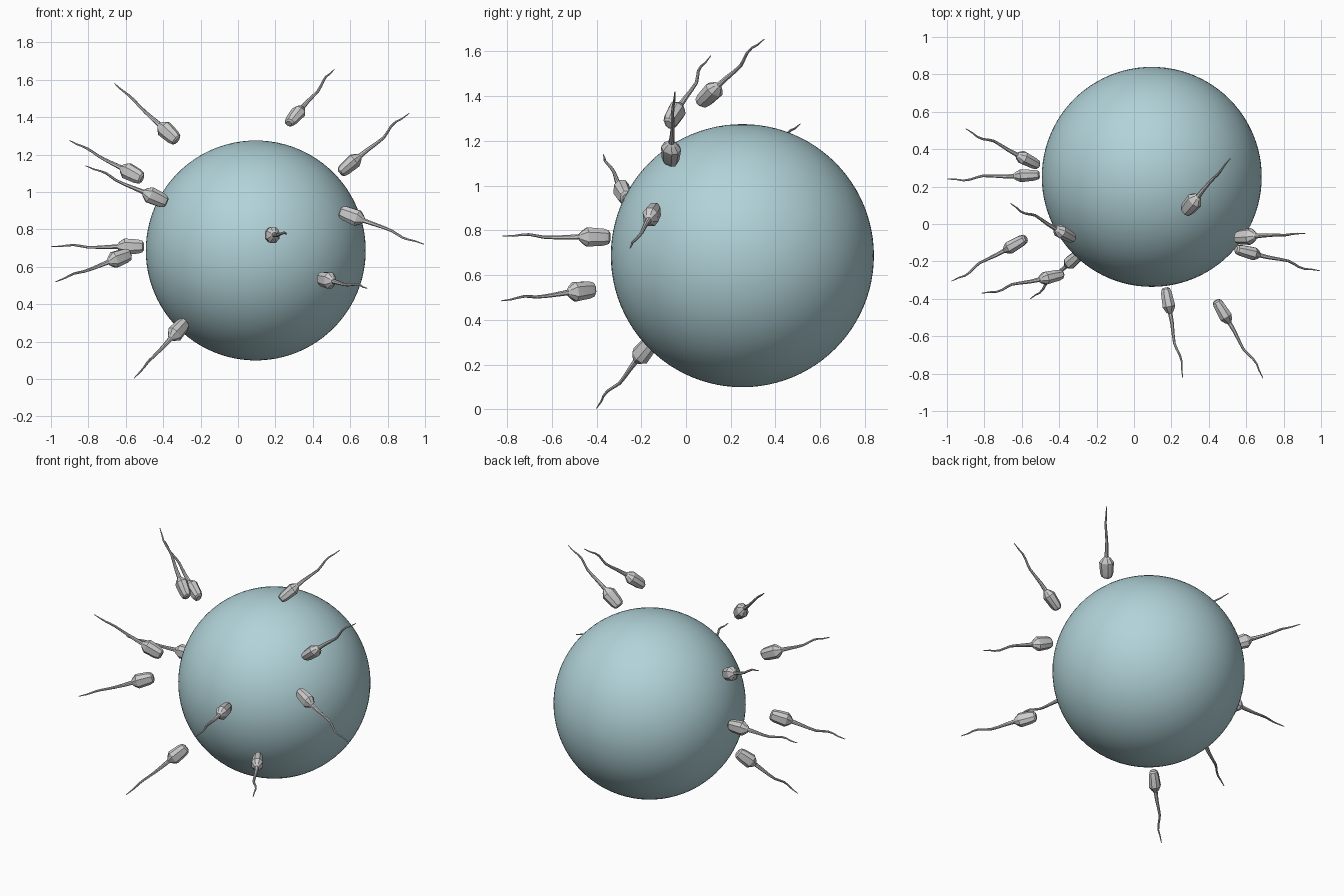
import bpy, bmesh, math
from mathutils import Vector, Matrix

if "Cube" in bpy.data.objects:
    bpy.data.objects.remove(bpy.data.objects["Cube"])

def material(name, col):
    m = bpy.data.materials.new(name)
    m.diffuse_color = (*col, 1)
    m.use_nodes = True
    m.node_tree.nodes["Principled BSDF"].inputs["Base Color"].default_value = m.diffuse_color
    return m

egg_blue = material("pale_blue", (0.44, 0.65, 0.69))
cell_grey = material("light_grey", (0.60, 0.60, 0.60))

# Large egg cell
bpy.ops.mesh.primitive_uv_sphere_add(segments=96, ring_count=48, radius=0.588,
                                     location=(0.095, 0.252, 0.687))
egg = bpy.context.object
egg.name = "egg_cell"
egg.data.materials.append(egg_blue)
bpy.ops.object.shade_smooth()

# Sections along the swimmer: (fraction of tail or distance, half width, half thickness)
HEAD = [(-0.066, 0.020, 0.014), (-0.058, 0.031, 0.023), (-0.035, 0.038, 0.029),
        (0.038, 0.043, 0.034), (0.062, 0.026, 0.022), (0.075, 0.012, 0.012)]
# Tail: fraction, radius, sideways wave, upward wave
TAIL = [(0.15, 0.010, 0.001, -0.002), (0.32, 0.008, 0.006, -0.004),
        (0.46, 0.007, 0.009, -0.003), (0.56, 0.0065, 0.002, 0.003),
        (0.66, 0.006, -0.008, 0.008), (0.76, 0.005, -0.011, 0.006),
        (0.86, 0.004, -0.004, 0.001), (1.0, 0.002, 0.0, 0.0)]
# Chamfered-box outline of the head cross-section
OUTLINE = [(1, .45), (.5, 1), (-.5, 1), (-1, .45), (-1, -.45), (-.5, -1), (.5, -1), (1, -.45)]

def swimmer(i, head, tip, roll):
    head, tip = Vector(head), Vector(tip)
    axis = tip - head
    length = axis.length
    axis.normalize()
    side = axis.cross(Vector((0, 0, 1))).normalized()
    side = Matrix.Rotation(math.radians(roll), 3, axis) @ side
    up = side.cross(axis)
    bm = bmesh.new()
    rings = []
    sections = [(s, w, t, 0, 0) for s, w, t in HEAD]
    sections += [(0.075 + f * (length - 0.075), r, r, a, b) for f, r, a, b in TAIL]
    for s, w, t, a, b in sections:
        c = head + axis * s + side * a + up * b
        rings.append([bm.verts.new(c + up * (w * u) + side * (t * v)) for u, v in OUTLINE])
    for r0, r1 in zip(rings, rings[1:]):
        for k in range(8):
            j = (k + 1) % 8
            bm.faces.new((r0[k], r0[j], r1[j], r1[k]))
    bm.faces.new(rings[0])
    bm.faces.new(rings[-1])
    bmesh.ops.recalc_face_normals(bm, faces=bm.faces)
    me = bpy.data.meshes.new(f"sperm_cell_{i}")
    bm.to_mesh(me)
    bm.free()
    me.materials.append(cell_grey)
    ob = bpy.data.objects.new(me.name, me)
    bpy.context.collection.objects.link(ob)
    bpy.ops.object.select_all(action='DESELECT')
    ob.select_set(True)
    bpy.context.view_layer.objects.active = ob
    bpy.ops.object.shade_smooth_by_angle(angle=math.radians(30))

# Head centre, tail tip, roll of each sperm cell
CELLS = [
    ((-0.370, -0.053, 1.315), (-0.66, 0.11, 1.58), 0),
    ((0.305, 0.103, 1.405), (0.515, 0.35, 1.655), 70),
    ((-0.565, 0.340, 1.098), (-0.90, 0.51, 1.275), 0),
    ((-0.440, -0.282, 0.970), (-0.815, -0.37, 1.14), 0),
    ((0.595, -0.068, 1.143), (0.915, -0.05, 1.42), 60),
    ((0.605, -0.150, 0.873), (0.995, -0.25, 0.72), 180),
    ((0.180, -0.405, 0.770), (0.26, -0.82, 0.775), 0),
    ((0.472, -0.465, 0.530), (0.69, -0.825, 0.485), 0),
    ((-0.570, 0.259, 0.708), (-0.998, 0.24, 0.708), 0),
    ((-0.632, -0.107, 0.648), (-0.975, -0.305, 0.52), 0),
    ((-0.318, -0.185, 0.263), (-0.555, -0.40, 0.005), 0),
]
for i, cell in enumerate(CELLS, 1):
    swimmer(i, *cell)
